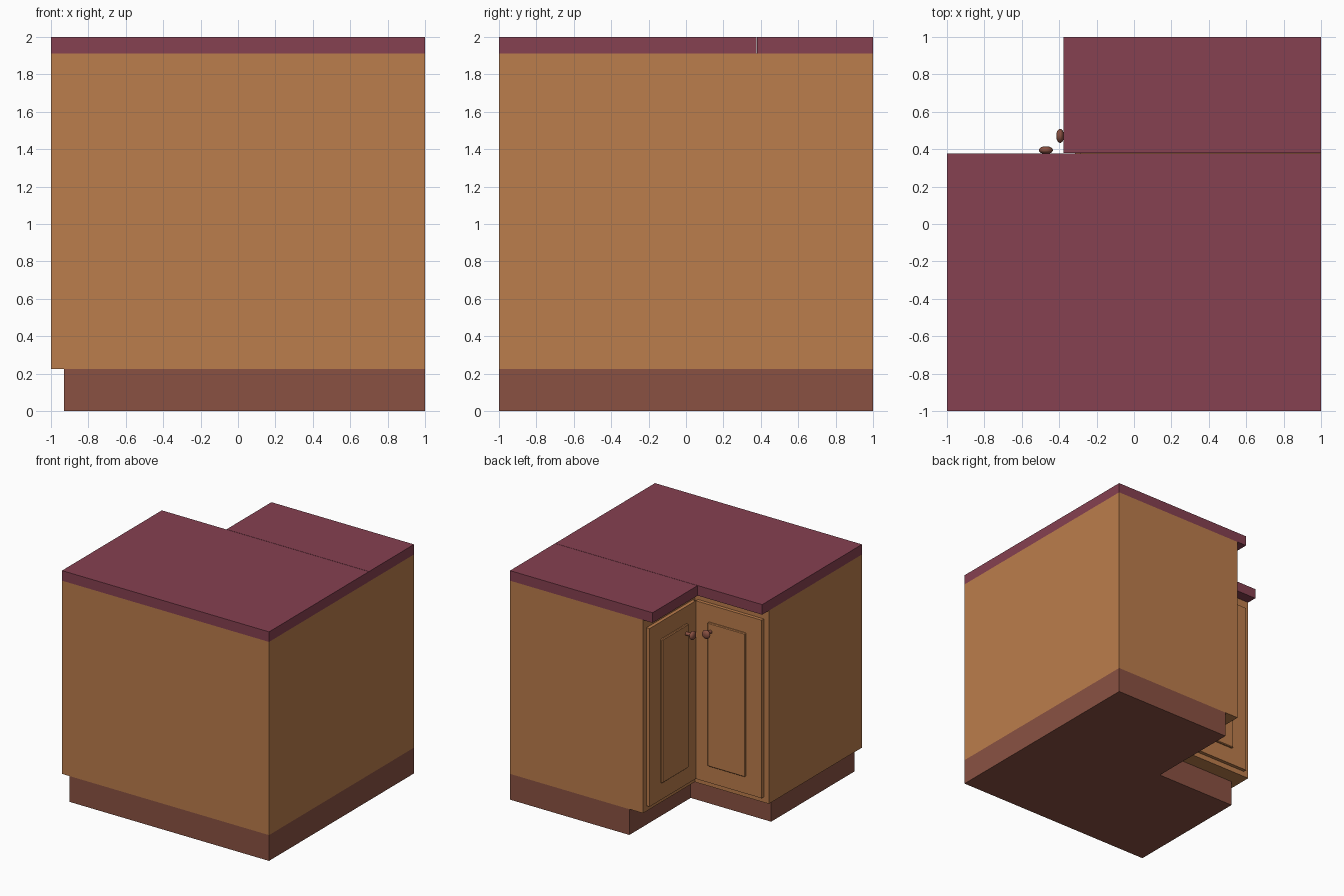
import bpy, bmesh, math
from mathutils import Matrix, Vector

if "Cube" in bpy.data.objects:
    bpy.data.objects.remove(bpy.data.objects["Cube"])


def material(name, rgb):
    m = bpy.data.materials.new(name)
    m.diffuse_color = (*rgb, 1)
    m.use_nodes = True
    m.node_tree.nodes["Principled BSDF"].inputs["Base Color"].default_value = m.diffuse_color
    return m


TOP = material("burgundy", (0.240, 0.052, 0.082))
WOOD = material("oak", (0.500, 0.205, 0.072))
DARK = material("dark brown", (0.255, 0.083, 0.055))


def finish(name, bm, mat):
    bmesh.ops.recalc_face_normals(bm, faces=bm.faces)
    me = bpy.data.meshes.new(name)
    bm.to_mesh(me)
    bm.free()
    me.materials.append(mat)
    ob = bpy.data.objects.new(name, me)
    bpy.context.collection.objects.link(ob)
    return ob


def box(name, x, y, z, mat, swap=False):
    # swap mirrors across the diagonal of the corner: (x, y) -> (-y, -x)
    if swap:
        x, y = (-y[1], -y[0]), (-x[1], -x[0])
    bm = bmesh.new()
    bmesh.ops.create_cube(bm, size=1)
    for v in bm.verts:
        v.co = Vector([(r[0] + r[1]) / 2 + c * (r[1] - r[0])
                       for c, r in zip(v.co, (x, y, z))])
    return finish(name, bm, mat)


def knob(name, x, y, z, swap=False):
    # lathe profile (radius, distance from door), turned about the door normal
    n, r, depth = 24, 0.0375, 0.021
    prof = [(0.018, 0), (0.014, 0.03), (0.016, 0.062)]
    prof += [(r * math.cos(a), 0.082 + depth * math.sin(a))
             for a in [math.radians(d) for d in range(-60, 90, 15)]]
    bm = bmesh.new()
    rings = [[bm.verts.new((x + p * math.cos(2 * math.pi * i / n), y + d,
                            z + p * math.sin(2 * math.pi * i / n)))
              for i in range(n)] for p, d in prof]
    for a, b in zip(rings, rings[1:]):
        for i in range(n):
            bm.faces.new((a[i], a[i - 1], b[i - 1], b[i]))
    bm.faces.new(rings[0])
    bm.faces.new(rings[-1])
    if swap:
        for v in bm.verts:
            v.co.x, v.co.y = -v.co.y, -v.co.x
    for f in bm.faces:
        f.smooth = True
    return finish(name, bm, DARK)


# toe-kick bases, set back under the doors
box("long_base", (-0.93, 1), (-1, 0.153), (0, 0.225), DARK)
box("short_base", (-0.153, 1), (0.153, 1), (0, 0.225), DARK)
# cabinet bodies
box("long_cabinet", (-1, 1), (-1, 0.285), (0.225, 1.912), WOOD)
box("short_cabinet", (-0.285, 1), (0.285, 1), (0.225, 1.912), WOOD)
# worktops overhanging the doors
box("long_worktop", (-1, 1), (-1, 0.377), (1.912, 2), TOP)
box("short_worktop", (-0.377, 1), (0.38, 1), (1.912, 2), TOP)

# two matching doors in the inner corner
for side, swap in (("long", False), ("short", True)):
    box(side + "_door", (-0.952, -0.315), (0.285, 0.315), (0.272, 1.827), WOOD, swap)
    # raised panel with chamfered rim
    panel = box(side + "_door_panel", (-0.802, -0.438), (0.31, 0.333), (0.422, 1.677), WOOD, swap)
    b = panel.modifiers.new("rim", 'BEVEL')
    b.width = 0.006
    b.segments = 1
    knob(side + "_door_knob", -0.471, 0.313, 1.605, swap)
